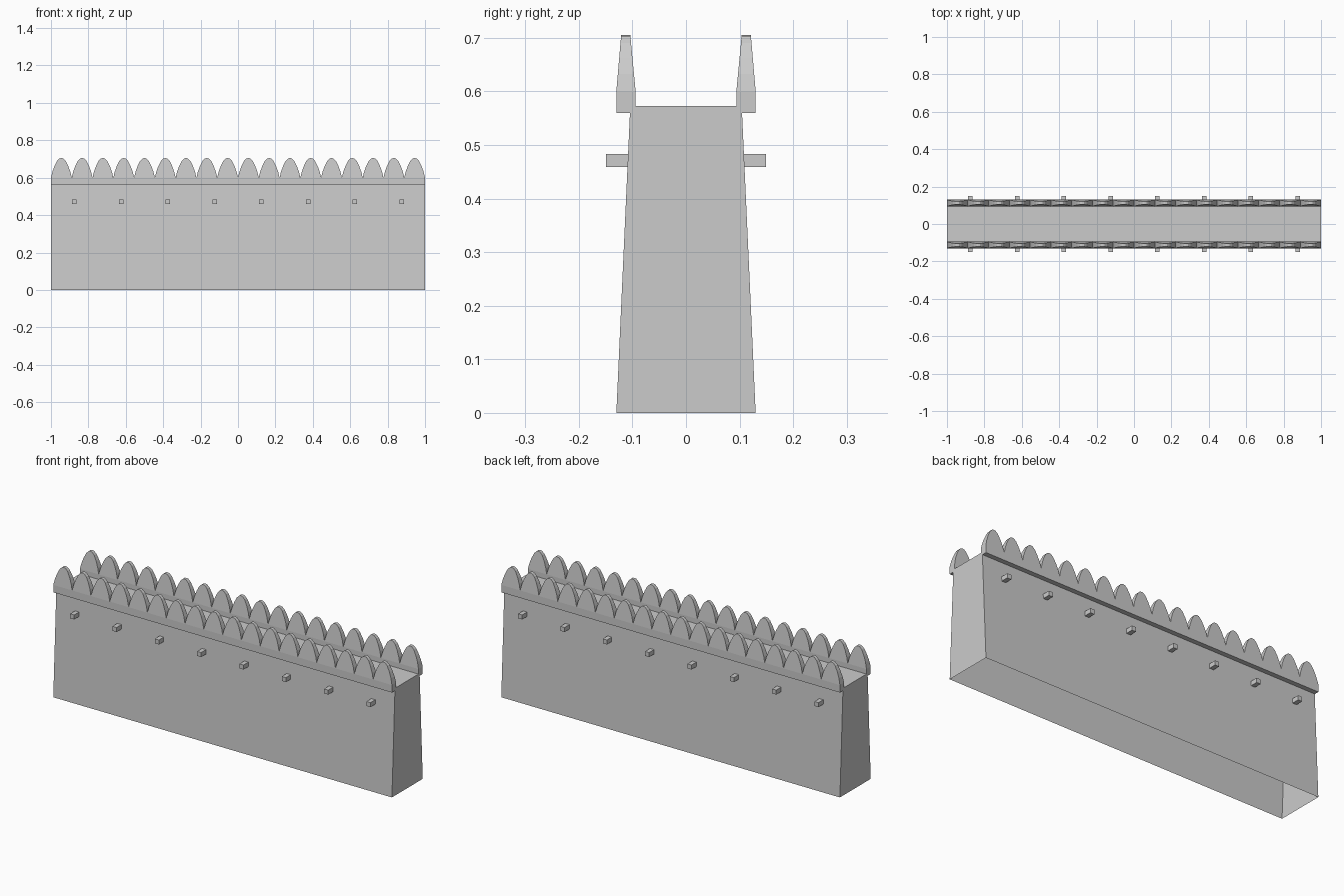
import bpy
import bmesh

cube = bpy.data.objects.get("Cube")
if cube:
    bpy.data.objects.remove(cube, do_unlink=True)

stone = bpy.data.materials.new("grey_stone")
stone.use_nodes = True
stone.diffuse_color = (0.6, 0.6, 0.6, 1)
bsdf = next(n for n in stone.node_tree.nodes if n.type == "BSDF_PRINCIPLED")
bsdf.inputs["Base Color"].default_value = (0.6, 0.6, 0.6, 1)
bsdf.inputs["Roughness"].default_value = 0.9


def finish(name, bm):
    bmesh.ops.remove_doubles(bm, verts=bm.verts, dist=0.0001)
    bmesh.ops.recalc_face_normals(bm, faces=bm.faces)
    mesh = bpy.data.meshes.new(name)
    bm.to_mesh(mesh)
    bm.free()
    mesh.materials.append(stone)
    obj = bpy.data.objects.new(name, mesh)
    bpy.context.collection.objects.link(obj)
    return obj


def prism(bm, front, back, skip=()):
    """Join two matching outlines, leaving out the listed side faces."""
    a = [bm.verts.new(p) for p in front]
    b = [bm.verts.new(p) for p in back]
    bm.faces.new(a)
    bm.faces.new(list(reversed(b)))
    for i in range(len(a)):
        if i not in skip:
            j = (i + 1) % len(a)
            bm.faces.new((a[j], a[i], b[i], b[j]))


# Tapered wall, open underneath
bm = bmesh.new()
section = [(-0.13, 0), (0.13, 0), (0.104, 0.573), (-0.104, 0.573)]
prism(bm, [(-1, y, z) for y, z in section],
      [(1, y, z) for y, z in section], skip=(0,))
finish("wall", bm)

# Parapets: a straight band topped by pointed, thinning merlons
COUNT = 18
PITCH = 2 / COUNT
BAND_BOTTOM, BAND_TOP, PEAK = 0.56, 0.6, 0.705
half = [(PITCH / 2, BAND_TOP), (0.048, 0.632), (0.037, 0.662),
        (0.023, 0.69), (0.01, 0.703), (0, PEAK)]
outline = half + [(-x, z) for x, z in reversed(half[:-1])]


def thickness(z):
    t = max(0, (z - BAND_TOP) / (PEAK - BAND_TOP))
    return 0.13 - 0.009 * t, 0.094 + 0.010 * t


for name, side in (("front_parapet", -1), ("back_parapet", 1)):
    bm = bmesh.new()
    band = [(-1, BAND_BOTTOM), (1, BAND_BOTTOM), (1, BAND_TOP), (-1, BAND_TOP)]
    prism(bm, [(x, side * thickness(z)[0], z) for x, z in band],
          [(x, side * thickness(z)[1], z) for x, z in band], skip=(2,))
    for i in range(COUNT):
        cx = -1 + PITCH * (i + 0.5)
        prism(bm, [(cx + x, side * thickness(z)[0], z) for x, z in outline],
              [(cx + x, side * thickness(z)[1], z) for x, z in outline],
              skip=(len(outline) - 1,))
    finish(name, bm)

# Short square pegs below each parapet
peg = [(-0.012, 0.459), (0.012, 0.459), (0.012, 0.483), (-0.012, 0.483)]
for name, side in (("front_pegs", -1), ("back_pegs", 1)):
    bm = bmesh.new()
    for i in range(8):
        cx = -0.875 + 0.25 * i
        prism(bm, [(cx + x, side * 0.149, z) for x, z in peg],
              [(cx + x, side * 0.105, z) for x, z in peg])
    finish(name, bm)
